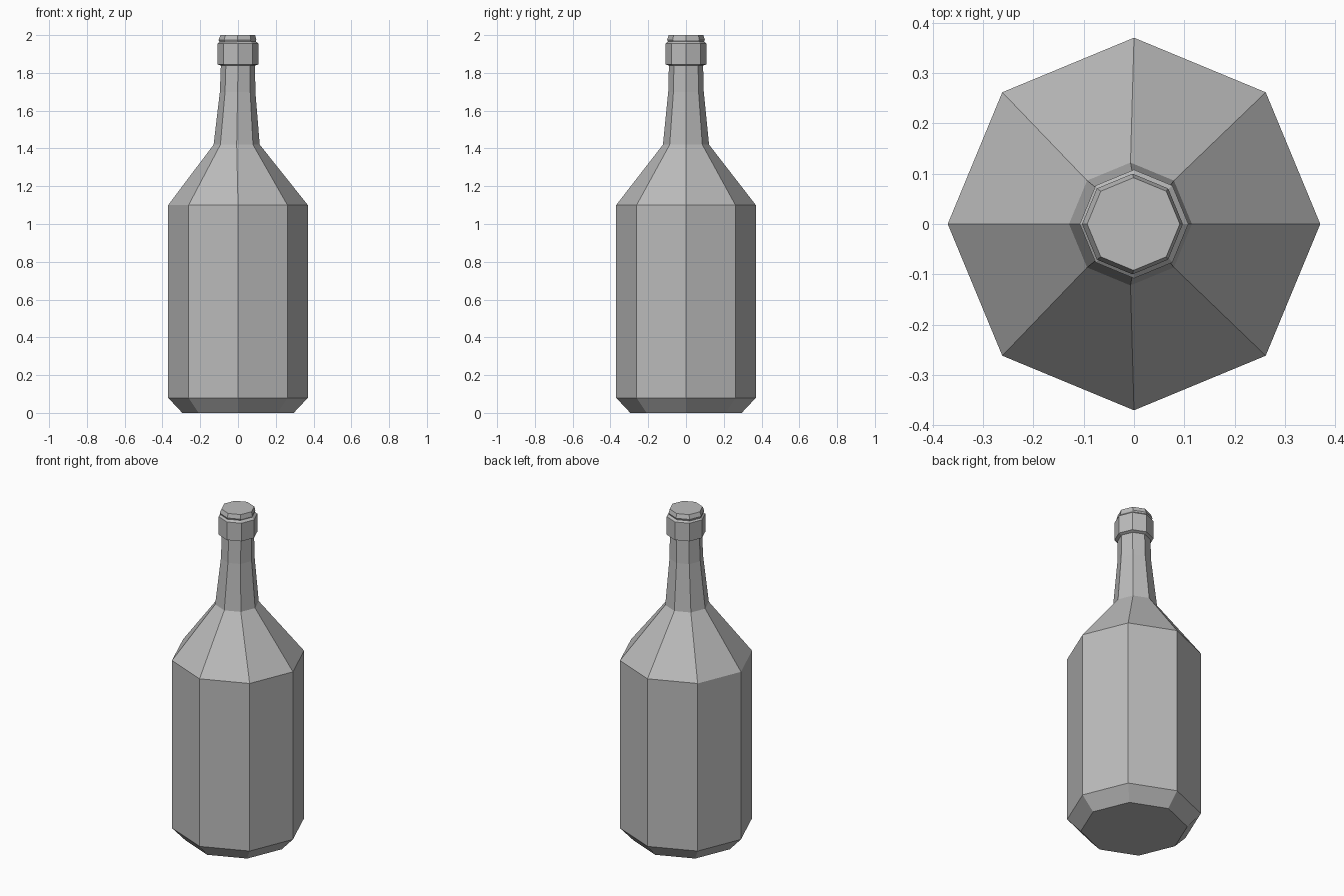
import bpy
import bmesh
from math import cos, sin, tau

cube = bpy.data.objects.get("Cube")
if cube:
    bpy.data.objects.remove(cube, do_unlink=True)

SIDES = 8

grey = bpy.data.materials.new("plain grey")
grey.use_nodes = True
colour = (0.5, 0.5, 0.5, 1)
grey.diffuse_color = colour
grey.node_tree.nodes["Principled BSDF"].inputs["Base Color"].default_value = colour


def turned(name, profile):
    """Octagonal solid from (radius, height, x shift) rings, capped at both ends."""
    bm = bmesh.new()
    rings = []
    for r, z, dx in profile:
        rings.append([bm.verts.new((dx + r * cos(tau * i / SIDES), r * sin(tau * i / SIDES), z))
                      for i in range(SIDES)])
    for low, high in zip(rings, rings[1:]):
        for i in range(SIDES):
            j = (i + 1) % SIDES
            bm.faces.new((low[i], low[j], high[j], high[i]))
    bm.faces.new(rings[0][::-1])
    bm.faces.new(rings[-1])
    mesh = bpy.data.meshes.new(name)
    bm.to_mesh(mesh)
    bm.free()
    mesh.materials.append(grey)
    obj = bpy.data.objects.new(name, mesh)
    bpy.context.collection.objects.link(obj)
    return obj


# Body with chamfered base, sloping shoulder and tapering neck
turned("bottle_body", [
    (0.295, 0.0, 0), (0.37, 0.08, 0), (0.37, 1.1, 0),
    (0.122, 1.42, -0.007), (0.094, 1.7, -0.002), (0.09, 1.86, 0),
])

# Raised collar around the neck
turned("neck_collar", [
    (0.09, 1.838, 0), (0.108, 1.845, 0), (0.108, 1.955, 0), (0.094, 1.967, 0),
])

# Flat stopper closing the mouth
turned("mouth_cap", [
    (0.09, 1.95, -0.003), (0.1, 1.975, -0.003), (0.092, 2.0, -0.001),
])
